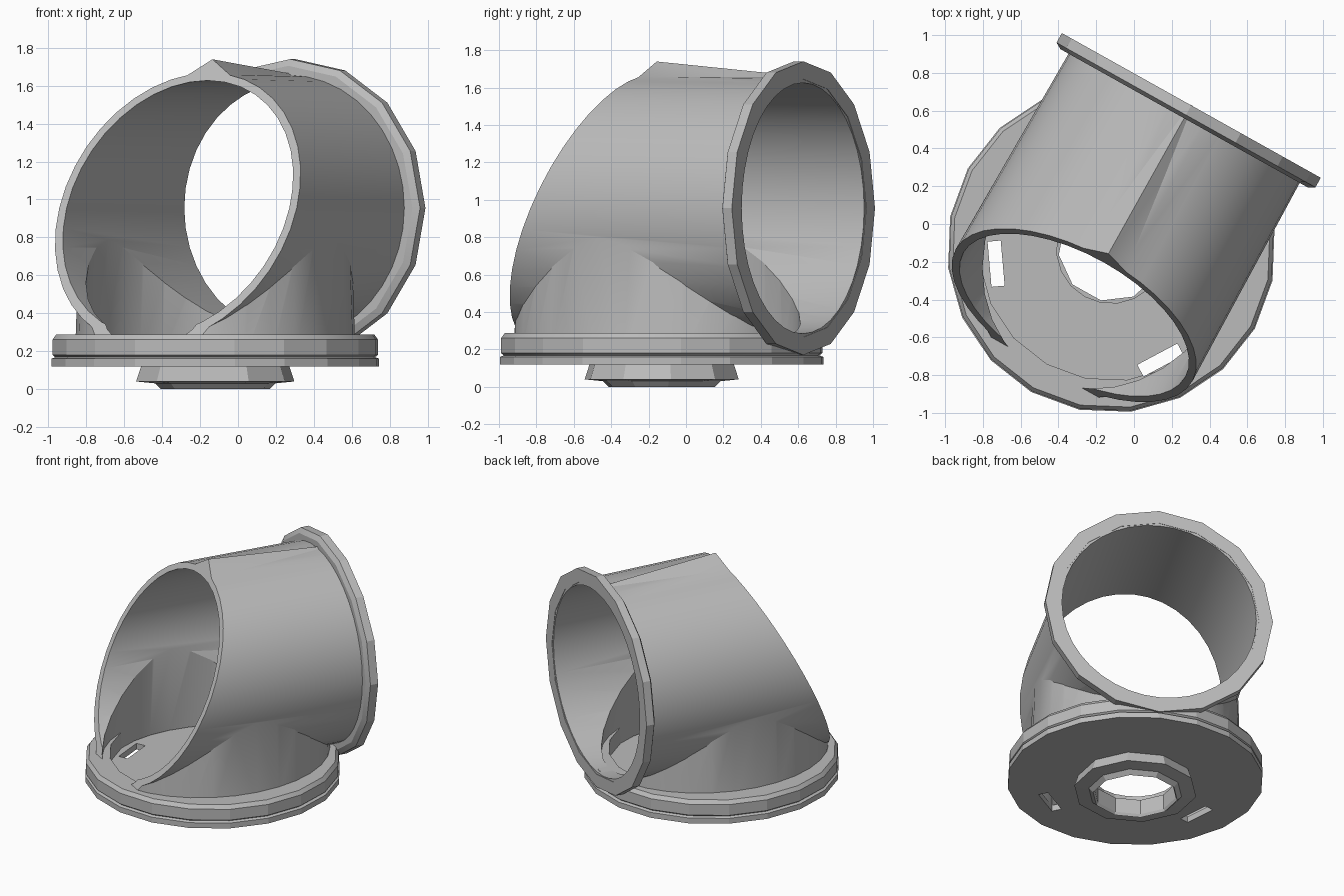
import bpy, bmesh
from math import pi, cos, sin, radians
from mathutils import Matrix, Vector

if bpy.data.objects.get("Cube"):
    bpy.data.objects.remove(bpy.data.objects["Cube"])

# One plain grey for everything
grey = bpy.data.materials.new("plain grey")
grey.use_nodes = True
grey.diffuse_color = (0.5, 0.5, 0.5, 1)
grey.node_tree.nodes["Principled BSDF"].inputs["Base Color"].default_value = (0.5, 0.5, 0.5, 1)

# Local frame: x across the pipe, y along the pipe, origin at the disc centre
PLACE = Matrix.Translation((-0.12, -0.13, 0)) @ Matrix.Rotation(radians(-29.2), 4, 'Z')
AXIS_Z = 0.955
ALONG_PIPE = Matrix.Translation((0, 0, AXIS_Z)) @ Matrix.Rotation(-pi / 2, 4, 'X')
OVAL = Matrix.Diagonal((0.87, 1, 1, 1))


def finish(name, bm, matrix=Matrix()):
    bmesh.ops.transform(bm, matrix=PLACE @ matrix, verts=bm.verts)
    bmesh.ops.recalc_face_normals(bm, faces=bm.faces)
    mesh = bpy.data.meshes.new(name)
    bm.to_mesh(mesh)
    bm.free()
    mesh.materials.append(grey)
    obj = bpy.data.objects.new(name, mesh)
    bpy.context.collection.objects.link(obj)
    return obj


def cylinder(name, r1, r2, low, high, sides, matrix):
    bm = bmesh.new()
    bmesh.ops.create_cone(bm, cap_ends=True, segments=sides, radius1=r1, radius2=r2,
                          depth=high - low,
                          matrix=Matrix.Translation((0, 0, (low + high) / 2)))
    return finish(name, bm, matrix)


def box(name, size, matrix):
    bm = bmesh.new()
    bmesh.ops.create_cube(bm, size=1, matrix=Matrix.Diagonal((*size, 1)))
    return finish(name, bm, matrix)


def lathe(name, profile, sides, matrix=Matrix()):
    bm = bmesh.new()
    rings = [[bm.verts.new((r * cos(2 * pi * i / sides), r * sin(2 * pi * i / sides), z))
              for r, z in profile] for i in range(sides)]
    n = len(profile)
    for i in range(sides):
        a, b = rings[i], rings[(i + 1) % sides]
        for j in range(n):
            k = (j + 1) % n
            bm.faces.new((a[j], b[j], b[k], a[k]))
    return finish(name, bm, matrix)


def boolean(obj, tool, operation):
    mod = obj.modifiers.new(operation, 'BOOLEAN')
    mod.operation, mod.solver, mod.object = operation, 'EXACT', tool
    bpy.context.view_layer.objects.active = obj
    bpy.ops.object.modifier_apply(modifier=mod.name)
    bpy.data.objects.remove(tool)


# Elbow body: horizontal pipe joined to an oval collar, hollowed out
body = cylinder("pipe_body", 0.73, 0.70, -1.3, 0.865, 40, ALONG_PIPE)
boolean(body, cylinder("collar", 0.82, 0.79, 0.17, AXIS_Z, 32, OVAL), 'UNION')

# Low ridge along the top of the pipe
bm = bmesh.new()
points = [(-0.17, -0.1, 1.63), (0.2, -0.1, 1.61), (0, -0.04, 1.74),
          (-0.1, 0.8, 1.6), (0.1, 0.8, 1.6), (0, 0.8, 1.665), (0, 0.3, 1.635)]
for p in points:
    bm.verts.new(p)
bmesh.ops.convex_hull(bm, input=bm.verts)
boolean(body, finish("ridge", bm), 'UNION')

boolean(body, cylinder("bore", 0.675, 0.67, -1.5, 1.2, 40, ALONG_PIPE), 'DIFFERENCE')
boolean(body, cylinder("collar_bore", 0.775, 0.74, 0.1, AXIS_Z - 0.02, 32, OVAL), 'DIFFERENCE')

# Slanted mouth: everything ahead of the sloping plane is removed
SLOPE = 0.475
tilt = Vector((0, -SLOPE, 1)).angle(Vector((0, 0, 1)))
mouth = Matrix.Translation((0, -0.03 - SLOPE * (1.74 - AXIS_Z), AXIS_Z)) \
    @ Matrix.Rotation(-tilt, 4, 'X') @ Matrix.Translation((0, -1, 0))
boolean(body, box("mouth_cut", (4, 2, 4), mouth), 'DIFFERENCE')

# Flange at the back end of the pipe
flange = lathe("back_flange", [(0.69, 0.79), (0.75, 0.79), (0.785, 0.81),
                               (0.785, 0.868), (0.69, 0.868)], 16, ALONG_PIPE)

# Base disc: thin floor with a centre hole and a raised rim above a groove
base = lathe("base_disc", [(0.29, 0.12), (0.87, 0.12), (0.87, 0.16), (0.85, 0.168),
                           (0.865, 0.18), (0.865, 0.26), (0.845, 0.287),
                           (0.70, 0.287), (0.70, 0.165), (0.29, 0.165)], 20)
# Two slots through the floor
for centre, angle in (((-0.73, -0.21), 5), ((0.14, -0.72), -62)):
    spot = PLACE.inverted() @ Matrix.Translation((*centre, 0.2)) \
        @ Matrix.Rotation(radians(angle), 4, 'Z')
    boolean(base, box("slot_cut", (0.07, 0.24, 0.5), spot), 'DIFFERENCE')

# Stepped boss under the disc
boss = lathe("lower_boss", [(0.28, 0.13), (0.28, 0.02), (0.29, 0.0), (0.32, 0.03),
                            (0.42, 0.04), (0.39, 0.13)], 10)

# Smooth the round walls, keep the edges crisp
for obj in (body, flange, base, boss):
    bpy.ops.object.select_all(action='DESELECT')
    obj.select_set(True)
    bpy.context.view_layer.objects.active = obj
    bpy.ops.object.shade_smooth_by_angle(angle=radians(25 if obj is body else 15))
